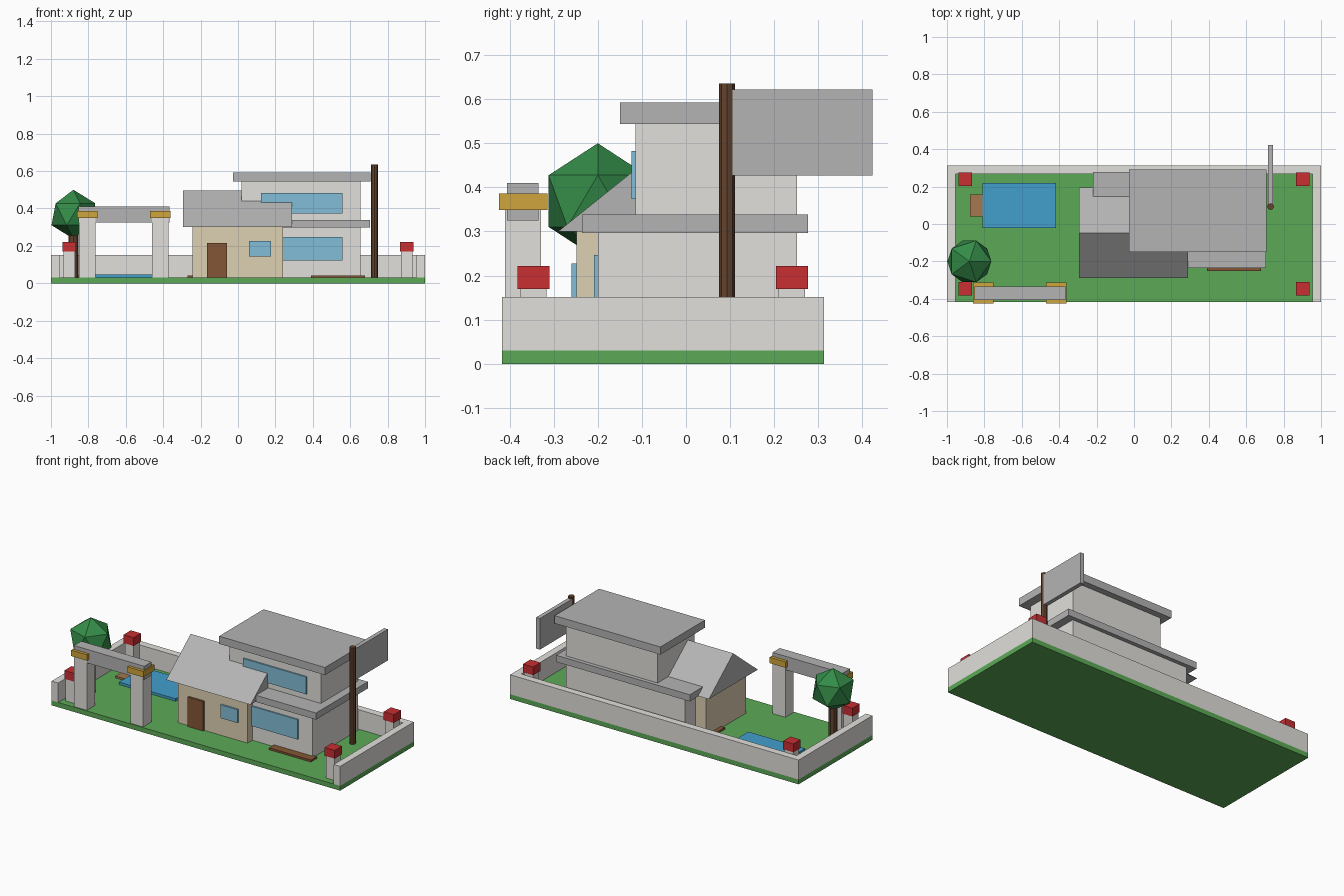
import bpy
import bmesh

if "Cube" in bpy.data.objects:
    bpy.data.objects.remove(bpy.data.objects["Cube"])


def material(name, rgb):
    m = bpy.data.materials.new(name)
    lin = [(c / 255 / 12.92) if c < 11 else ((c / 255 + 0.055) / 1.055) ** 2.4 for c in rgb]
    m.diffuse_color = (*lin, 1)
    m.use_nodes = True
    m.node_tree.nodes["Principled BSDF"].inputs["Base Color"].default_value = m.diffuse_color
    return m


GRASS = material("grass", (92, 170, 86))
PLASTER = material("plaster", (226, 224, 219))
BEIGE = material("beige", (222, 209, 178))
SLATE = material("slate", (180, 180, 180))
GLASS = material("glass", (130, 190, 215))
WATER = material("water", (66, 160, 205))
WOOD = material("wood", (133, 86, 54))
DECK = material("deck", (165, 120, 80))
BARK = material("bark", (100, 68, 46))
LEAF = material("leaf", (52, 140, 72))
RED = material("red", (200, 46, 50))
GOLD = material("gold", (208, 165, 60))


def finish(name, bm, mat):
    bmesh.ops.recalc_face_normals(bm, faces=bm.faces)
    me = bpy.data.meshes.new(name)
    bm.to_mesh(me)
    bm.free()
    me.materials.append(mat)
    ob = bpy.data.objects.new(name, me)
    bpy.context.collection.objects.link(ob)
    return ob


def box(name, x, y, z, mat):
    """Box from (min, max) ranges on each axis."""
    bm = bmesh.new()
    bmesh.ops.create_cube(bm, size=1)
    for v in bm.verts:
        for i, r in enumerate((x, y, z)):
            v.co[i] = r[0] if v.co[i] < 0 else r[1]
    return finish(name, bm, mat)


def cylinder(name, x, y, z, r, sides, mat):
    bm = bmesh.new()
    bmesh.ops.create_cone(bm, cap_ends=True, segments=sides, radius1=r, radius2=r, depth=z[1] - z[0])
    bmesh.ops.translate(bm, verts=bm.verts, vec=(x, y, (z[0] + z[1]) / 2))
    return finish(name, bm, mat)


def prism(name, x, profile, mat):
    """Extrude a (y, z) profile along x."""
    bm = bmesh.new()
    face = bm.faces.new([bm.verts.new((x[0], y, z)) for y, z in profile])
    ext = bmesh.ops.extrude_face_region(bm, geom=[face])["geom"]
    verts = [g for g in ext if isinstance(g, bmesh.types.BMVert)]
    bmesh.ops.translate(bm, verts=verts, vec=(x[1] - x[0], 0, 0))
    return finish(name, bm, mat)


# Lawn and boundary walls
box("lawn", (-1, 1), (-0.417, 0.313), (0, 0.03), GRASS)
box("back_wall", (-1, 1), (0.268, 0.313), (0.03, 0.152), PLASTER)
box("left_wall", (-1, -0.955), (-0.417, 0.268), (0.03, 0.152), PLASTER)
box("right_wall", (0.955, 1), (-0.417, 0.268), (0.03, 0.152), PLASTER)

# Corner posts with red lanterns
for x in (-0.902, 0.902):
    for y in (-0.346, 0.24):
        box("corner_post", (x - 0.03, x + 0.03), (y - 0.03, y + 0.03), (0.03, 0.17), PLASTER)
        box("corner_lantern", (x - 0.035, x + 0.035), (y - 0.036, y + 0.036), (0.17, 0.222), RED)

# Entrance gate
for x in (-0.805, -0.415):
    box("gate_pillar", (x - 0.044, x + 0.044), (-0.41, -0.329), (0.03, 0.36), PLASTER)
    box("gate_capital", (x - 0.055, x + 0.055), (-0.424, -0.314), (0.349, 0.386), GOLD)
box("gate_beam", (-0.853, -0.366), (-0.406, -0.334), (0.325, 0.41), SLATE)

# Tree
cylinder("tree_trunk", -0.88, -0.2, (0.03, 0.3), 0.026, 8, BARK)
bm = bmesh.new()
bmesh.ops.create_icosphere(bm, subdivisions=1, radius=0.131)
bmesh.ops.translate(bm, verts=bm.verts, vec=(-0.88, -0.2, 0.369))
finish("tree_crown", bm, LEAF)

# Pool and deck
box("pool", (-0.81, -0.417), (-0.022, 0.22), (0.03, 0.046), WATER)
box("pool_deck", (-0.877, -0.81), (0.04, 0.157), (0.03, 0.042), DECK)

# Front house with gable roof
box("front_house", (-0.243, 0.24), (-0.248, 0.15), (0.03, 0.31), BEIGE)
prism("gable_roof", (-0.295, 0.29), [(-0.29, 0.3), (0.195, 0.3), (-0.047, 0.495)], SLATE)
box("front_door", (-0.167, -0.06), (-0.26, -0.245), (0.03, 0.215), WOOD)
box("front_window", (0.06, 0.177), (-0.26, -0.245), (0.144, 0.227), GLASS)

# Two storey wing
box("lower_storey", (-0.17, 0.655), (-0.2, 0.252), (0.03, 0.3), PLASTER)
box("middle_slab", (-0.22, 0.706), (-0.236, 0.277), (0.297, 0.339), SLATE)
box("upper_storey", (0.02, 0.655), (-0.115, 0.252), (0.338, 0.546), PLASTER)
box("flat_roof", (-0.026, 0.708), (-0.15, 0.291), (0.544, 0.592), SLATE)
box("lower_window", (0.2, 0.56), (-0.209, -0.197), (0.123, 0.247), GLASS)
box("upper_window", (0.122, 0.56), (-0.124, -0.112), (0.374, 0.482), GLASS)

# Low garden beds
box("right_garden_bed", (0.39, 0.68), (-0.25, -0.19), (0.03, 0.042), WOOD)
box("left_garden_bed", (-0.27, -0.2), (0, 0.14), (0.03, 0.042), WOOD)

# Flag
cylinder("flag_pole", 0.73, 0.093, (0, 0.635), 0.018, 8, BARK)
box("flag", (0.717, 0.743), (0.093, 0.423), (0.427, 0.622), SLATE)
